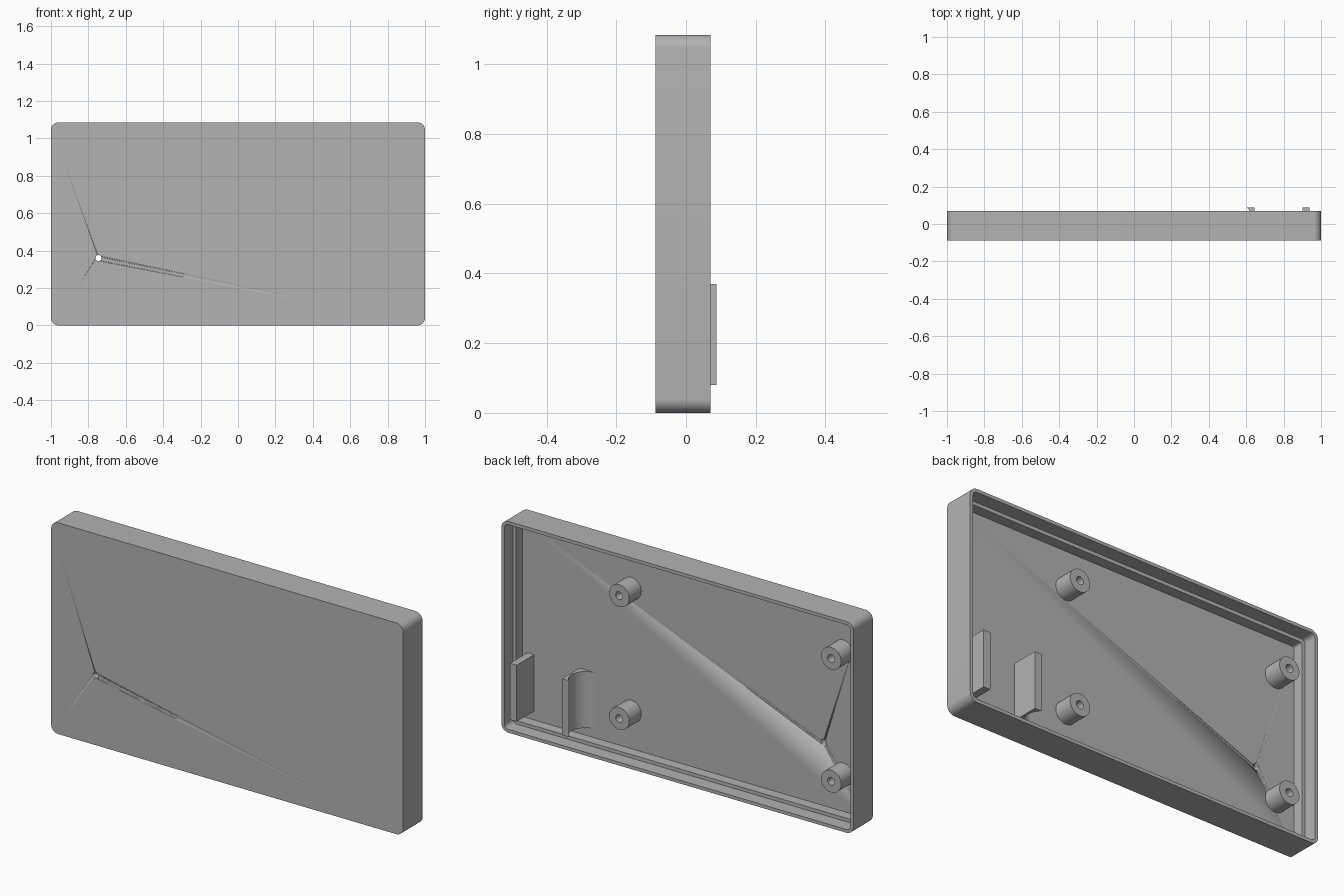
import bpy
import bmesh
from math import sin, cos, pi, radians

cube = bpy.data.objects.get("Cube")
if cube:
    bpy.data.objects.remove(cube, do_unlink=True)

FRONT, BACK, TIP = -0.088, 0.07, 0.088
FLOOR, LEDGE = -0.053, 0.0
HEIGHT, RADIUS = 1.085, 0.04

grey = bpy.data.materials.new("plastic_grey")
grey.use_nodes = True
grey.diffuse_color = (0.45, 0.45, 0.45, 1)
grey.node_tree.nodes["Principled BSDF"].inputs["Base Color"].default_value = grey.diffuse_color


def finish(bm, name, smooth=True):
    bmesh.ops.recalc_face_normals(bm, faces=bm.faces)
    mesh = bpy.data.meshes.new(name)
    bm.to_mesh(mesh)
    bm.free()
    mesh.materials.append(grey)
    obj = bpy.data.objects.new(name, mesh)
    bpy.context.collection.objects.link(obj)
    if smooth:
        bpy.ops.object.select_all(action="DESELECT")
        obj.select_set(True)
        bpy.context.view_layer.objects.active = obj
        bpy.ops.object.shade_smooth_by_angle(angle=radians(30))
    return obj


def bridge(bm, a, b):
    for i in range(len(a)):
        j = (i + 1) % len(a)
        bm.faces.new((a[i], a[j], b[j], b[i]))


def skin(name, loops, cap_start=True, cap_end=True):
    """Join matching closed loops of points into one surface."""
    bm = bmesh.new()
    rings = [[bm.verts.new(p) for p in loop] for loop in loops]
    for a, b in zip(rings, rings[1:]):
        bridge(bm, a, b)
    if cap_start:
        bm.faces.new(rings[0])
    if cap_end:
        bm.faces.new(rings[-1])
    return finish(bm, name)


def rounded_rect(inset, y, steps=8):
    r = max(RADIUS - inset, 0.012)
    hx, hz = 1 - inset - r, HEIGHT / 2 - inset - r
    points = []
    for k, (sx, sz) in enumerate([(1, 1), (-1, 1), (-1, -1), (1, -1)]):
        for i in range(steps + 1):
            a = (k + i / steps) * pi / 2
            points.append((sx * hx + r * cos(a), y, HEIGHT / 2 + sz * hz + r * sin(a)))
    return points


def circle(x, z, r, y, n=32):
    return [(x + r * cos(2 * pi * i / n), y, z + r * sin(2 * pi * i / n)) for i in range(n)]


# Open-backed shell with a stepped rim
shell = skin("case_shell", [
    rounded_rect(0, FRONT), rounded_rect(0, BACK), rounded_rect(0.017, BACK),
    rounded_rect(0.017, LEDGE), rounded_rect(0.035, LEDGE), rounded_rect(0.035, FLOOR)])

# Small indicator hole through the front plate
cutter = skin("hole_cutter", [circle(-0.746, 0.36, 0.016, y) for y in (FRONT - 0.05, FLOOR + 0.03)])
cutter.hide_render = True
cutter.hide_viewport = True
cutter.display_type = "WIRE"
cut = shell.modifiers.new("indicator_hole", "BOOLEAN")
cut.operation = "DIFFERENCE"
cut.solver = "EXACT"
cut.object = cutter

# Four hollow screw posts
POST_TOP = FLOOR + 0.098
for x, side in ((-0.856, "right"), (0.348, "left")):
    for z, level in ((0.227, "lower"), (0.858, "upper")):
        skin(f"screw_post_{level}_{side}", [
            circle(x, z, 0.057, FLOOR - 0.005), circle(x, z, 0.057, POST_TOP),
            circle(x, z, 0.02, POST_TOP), circle(x, z, 0.02, FLOOR + 0.002)])


def upright(name, profile):
    """Extrude an (x, y) profile over the height of the holder."""
    return skin(name, [[(x, y, z) for x, y in profile] for z in (0.08, 0.37)])


# Holder walls: one flat, one with a hollowed inner face
upright("holder_wall_outer", [(0.9, FLOOR), (0.938, FLOOR), (0.938, TIP), (0.9, TIP)])
arc_r, arc_x = 0.08, 0.552
arc_y = FLOOR + arc_r
start, end = -pi / 2, 0.865
arc = [(arc_x + arc_r * cos(a), arc_y + arc_r * sin(a))
       for a in (start + (end - start) * i / 16 for i in range(17))]
upright("holder_wall_curved", arc + [(arc[-1][0], TIP), (0.643, TIP), (0.643, FLOOR)])
